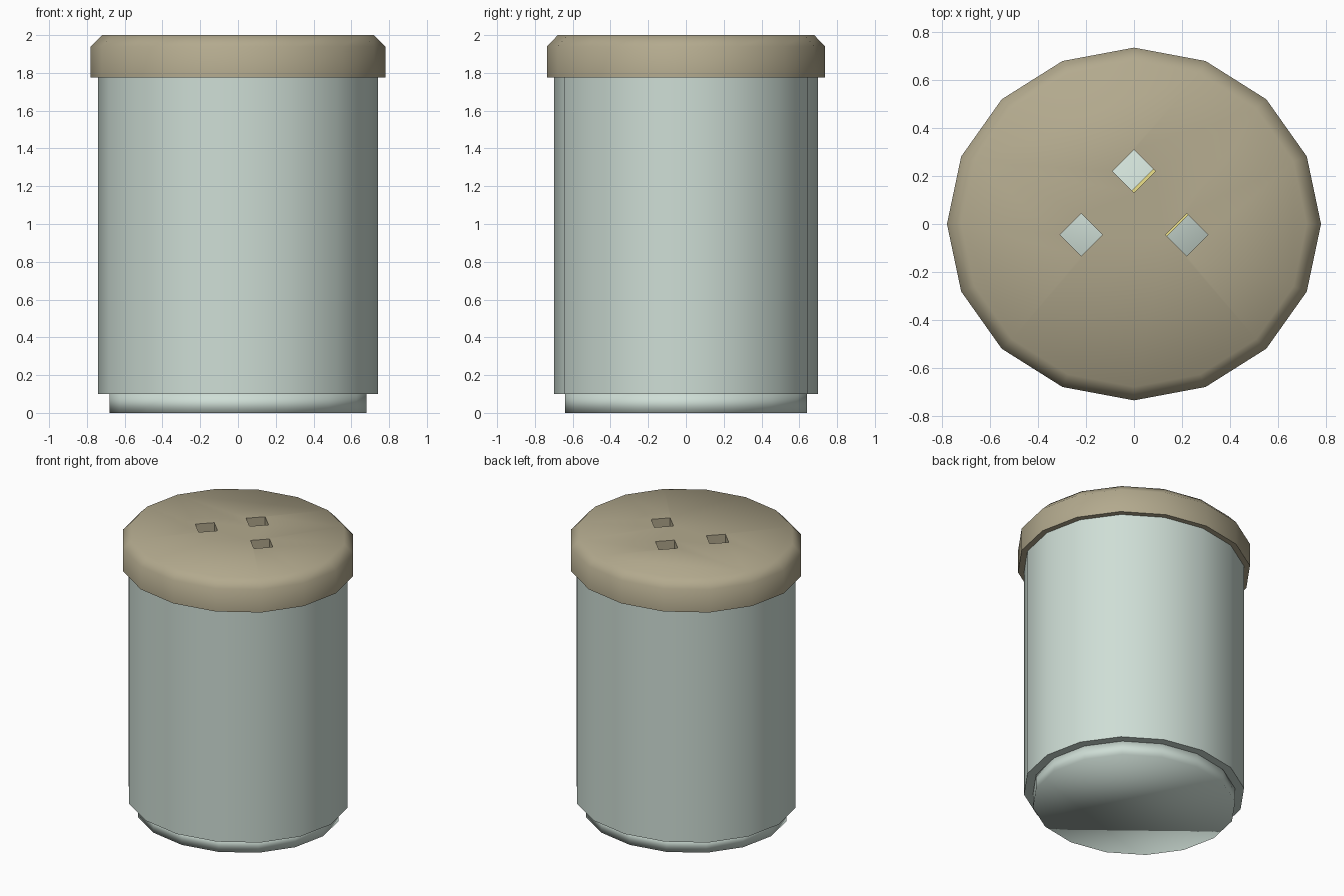
import bpy, math
from math import cos, sin, tau

if "Cube" in bpy.data.objects:
    bpy.data.objects.remove(bpy.data.objects["Cube"])

SIDES = 16
Y_SCALE = 0.943  # the plan is slightly oval


def material(name, rgb):
    m = bpy.data.materials.new(name)
    m.diffuse_color = (*rgb, 1)
    m.use_nodes = True
    m.node_tree.nodes["Principled BSDF"].inputs["Base Color"].default_value = m.diffuse_color
    return m


def lathe(name, profile, mat, closed=False):
    """Spin (radius, z) points; open profiles get flat end caps."""
    verts = [(r * cos(tau * i / SIDES), Y_SCALE * r * sin(tau * i / SIDES), z)
             for r, z in profile for i in range(SIDES)]
    n = len(profile)
    faces = []
    for k in range(n if closed else n - 1):
        a, b = k * SIDES, (k + 1) % n * SIDES
        for i in range(SIDES):
            j = (i + 1) % SIDES
            faces.append((a + i, a + j, b + j, b + i))
    if not closed:
        faces.append(tuple(reversed(range(SIDES))))
        faces.append(tuple(range((n - 1) * SIDES, n * SIDES)))
    mesh = bpy.data.meshes.new(name)
    mesh.from_pydata(verts, [], faces)
    mesh.materials.append(mat)
    obj = bpy.data.objects.new(name, mesh)
    bpy.context.collection.objects.link(obj)
    return obj


def smooth(obj, degrees):
    bpy.ops.object.select_all(action='DESELECT')
    obj.select_set(True)
    bpy.context.view_layer.objects.active = obj
    bpy.ops.object.shade_smooth_by_angle(angle=math.radians(degrees))


pale = material("pale_green", (0.62, 0.73, 0.67))
tan = material("tan", (0.45, 0.40, 0.27))
yellow = material("yellow", (0.85, 0.75, 0.25))

# Foot: solid disc, softly shaded over its edges
foot = lathe("foot", [(0.68, 0), (0.68, 0.10)], pale)
smooth(foot, 180)

# Body: hollow tube
body = lathe("body", [(0.74, 0.10), (0.74, 1.78), (0.68, 1.78), (0.68, 0.10)],
             pale, closed=True)
smooth(body, 40)

# Lid: chamfered disc with three diamond holes
lid = lathe("lid", [(0.78, 1.775), (0.78, 1.94), (0.72, 2.0)], tan)
for k, (x, y) in enumerate([(0, 0.22), (-0.22, -0.045), (0.22, -0.045)]):
    bpy.ops.mesh.primitive_cylinder_add(vertices=4, radius=0.089, depth=0.6,
                                        location=(x, y, 1.9))
    cutter = bpy.context.object
    cutter.name = f"hole_cutter_{k + 1}"
    cutter.hide_render = True
    mod = lid.modifiers.new("hole", 'BOOLEAN')
    mod.operation = 'DIFFERENCE'
    mod.solver = 'EXACT'
    mod.object = cutter
    bpy.context.view_layer.objects.active = lid
    bpy.ops.object.modifier_apply(modifier=mod.name)
    bpy.data.objects.remove(cutter)
smooth(lid, 60)

# Small yellow piece glimpsed through the holes
bpy.ops.mesh.primitive_cube_add(size=0.24, location=(0.10, 0.08, 0.22),
                                rotation=(0, 0, math.pi / 4))
piece = bpy.context.object
piece.name = "inner_piece"
piece.data.materials.append(yellow)
